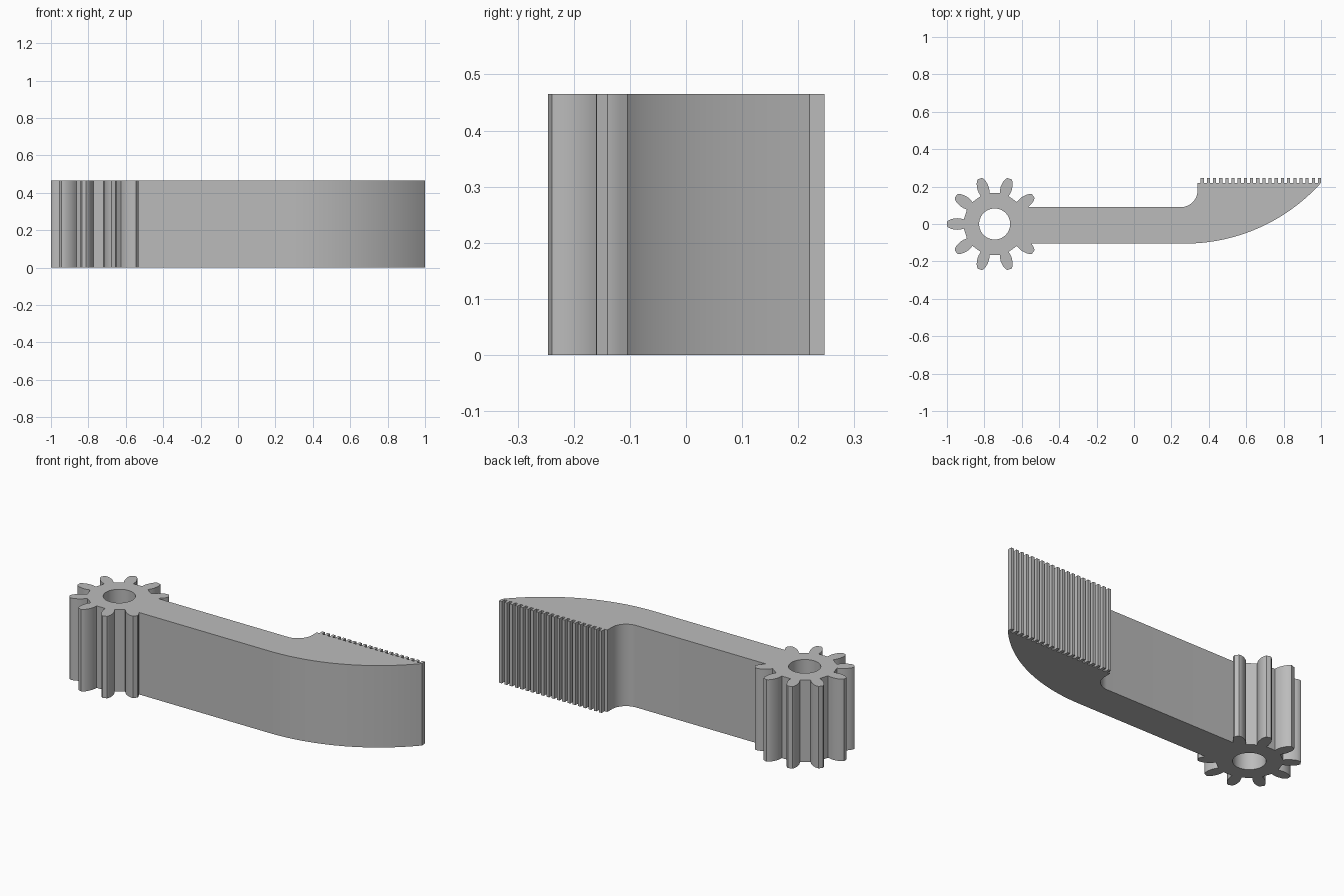
import bpy
import bmesh
from math import sin, cos, pi, radians

HEIGHT = 0.465
GEAR_X = -0.745
ARM_LOW, ARM_HIGH = -0.105, 0.09
RACK_X, RACK_BASE, RACK_TOP, RACK_TEETH = 0.34, 0.22, 0.247, 20

cube = bpy.data.objects.get("Cube")
if cube:
    bpy.data.objects.remove(cube, do_unlink=True)


def arc(cx, cy, r, start, end, steps):
    """Points along a circular arc, angles in degrees."""
    angles = [radians(start + (end - start) * i / steps) for i in range(steps + 1)]
    return [(cx + r * cos(a), cy + r * sin(a)) for a in angles]


def tooth(angle):
    """One gear tooth: (radius, half width) down one flank and back."""
    flank = [(0.165, 0.025), (0.182, 0.029), (0.2, 0.031), (0.218, 0.029),
             (0.235, 0.025), (0.247, 0.019), (0.255, 0.012)]
    side = [(r, -w) for r, w in flank] + [(r, w) for r, w in reversed(flank)]
    c, s = cos(angle), sin(angle)
    return [(GEAR_X + r * c - w * s, r * s + w * c) for r, w in side]


# Gear teeth, leaving out what is buried in the arm
outline = []
for k in range(1, 10):
    outline += [p for p in tooth(k * pi / 5)
                if p[0] < GEAR_X + 0.1 or not ARM_LOW <= p[1] <= ARM_HIGH]

# Underside of the arm and its curved sweep up to the tip
outline.append((-0.548, ARM_LOW))
outline += arc(0.27, 0.877, 0.982, -90, -42, 32)[:-1]
outline.append((1, RACK_BASE))

# Rack teeth from the tip inwards
pitch = (1 - RACK_X) / RACK_TEETH
for i in range(RACK_TEETH):
    right = 1 - i * pitch
    left = right - pitch / 2
    outline += [(right, RACK_TOP), (left, RACK_TOP), (left, RACK_BASE)]
    if i < RACK_TEETH - 1:
        outline.append((right - pitch, RACK_BASE))
outline.append((RACK_X, RACK_BASE))

# Fillet down to the top edge of the arm
outline += arc(0.25, 0.18, 0.09, 0, -90, 12)
outline.append((-0.565, ARM_HIGH))

# Shaft hole
hole = arc(GEAR_X, 0, 0.083, 0, 360, 48)[:-1]

# Extruded filled profile
curve = bpy.data.curves.new("gear_rack_arm", "CURVE")
curve.dimensions = "2D"
curve.fill_mode = "BOTH"
curve.extrude = HEIGHT / 2
for points in (outline, hole):
    spline = curve.splines.new("POLY")
    spline.points.add(len(points) - 1)
    for point, (x, y) in zip(spline.points, points):
        point.co = (x, y, 0, 1)
    spline.use_cyclic_u = True

arm = bpy.data.objects.new("gear_rack_arm", curve)
bpy.context.collection.objects.link(arm)
bpy.ops.object.select_all(action="DESELECT")
arm.select_set(True)
bpy.context.view_layer.objects.active = arm
bpy.ops.object.convert(target="MESH")
arm = bpy.context.view_layer.objects.active

# Weld the caps to the walls and stand it on the floor
bm = bmesh.new()
bm.from_mesh(arm.data)
bmesh.ops.remove_doubles(bm, verts=bm.verts, dist=0.0001)
bmesh.ops.recalc_face_normals(bm, faces=bm.faces)
bmesh.ops.translate(bm, verts=bm.verts, vec=(0, 0, HEIGHT / 2))
bm.to_mesh(arm.data)
bm.free()
bpy.ops.object.shade_smooth_by_angle(angle=radians(25))

# Plain grey
grey = bpy.data.materials.new("grey")
grey.use_nodes = True
color = (0.5, 0.5, 0.5, 1)
grey.diffuse_color = color
grey.node_tree.nodes["Principled BSDF"].inputs["Base Color"].default_value = color
arm.data.materials.clear()
arm.data.materials.append(grey)
